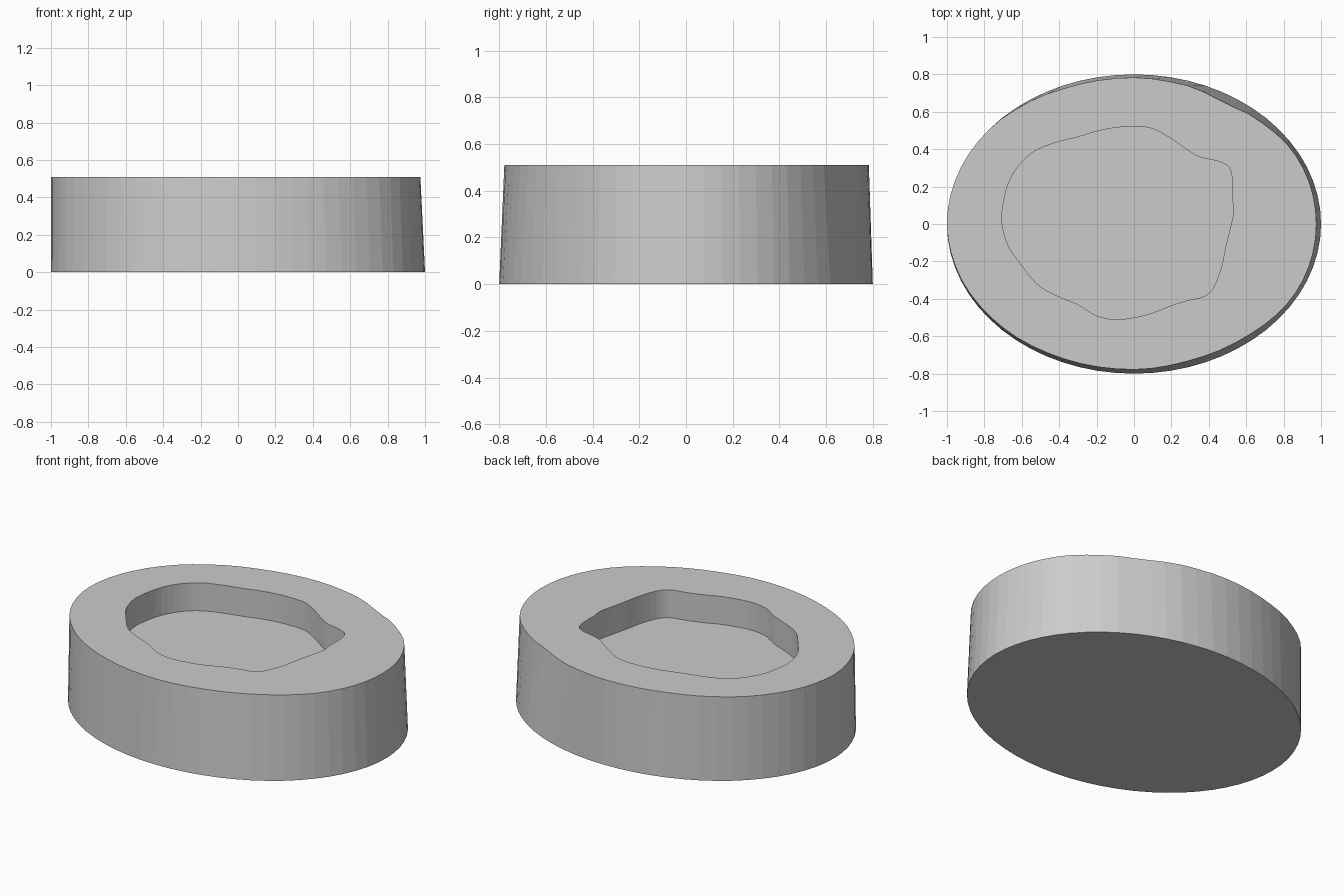
import bpy, bmesh, math
from mathutils import Vector

if "Cube" in bpy.data.objects:
    bpy.data.objects.remove(bpy.data.objects["Cube"])

SEGS, HEIGHT, FLOOR = 64, 0.51, 0.34

# inward lean of the top rim, as (angle in degrees, inset)
LEAN = [(0, .025), (30, .02), (48, .035), (58, .048), (75, .025), (90, .017),
        (110, .017), (125, .008), (140, 0), (180, 0), (200, .005), (220, .012),
        (250, .02), (270, .022), (290, .033), (305, .033), (330, .02), (360, .025)]

# outline of the recess
HOLE = [(0, .52), (.1, .51), (.2, .455), (.28, .40), (.35, .358), (.45, .335),
        (.51, .30), (.527, .22), (.525, .14), (.533, .07), (.515, -.02),
        (.49, -.12), (.47, -.22), (.43, -.33), (.38, -.385), (.3, -.405),
        (.2, -.435), (.1, -.475), (0, -.50), (-.1, -.51), (-.2, -.49),
        (-.3, -.43), (-.42, -.38), (-.52, -.32), (-.6, -.22), (-.67, -.12),
        (-.705, 0), (-.70, .1), (-.67, .22), (-.61, .32), (-.53, .39),
        (-.42, .435), (-.3, .465), (-.2, .495), (-.1, .515)]


def lean(deg):
    for (a, u), (b, v) in zip(LEAN, LEAN[1:]):
        if a <= deg <= b:
            f = (deg - a) / (b - a)
            f = f * f * (3 - 2 * f)
            return u + (v - u) * f


def smooth_loop(pts, steps):
    """Closed Catmull-Rom curve through the points."""
    p = [Vector(q) for q in pts]
    out = []
    for i in range(len(p)):
        a, b, c, d = (p[(i + k) % len(p)] for k in (-1, 0, 1, 2))
        for s in range(steps):
            t = s / steps
            out.append(0.5 * (2 * b + (c - a) * t + (2 * a - 5 * b + 4 * c - d) * t * t
                              + (3 * b - a - 3 * c + d) * t ** 3))
    return out


def ring(bm, pts, z):
    return [bm.verts.new((x, y, z)) for x, y in pts]


def wall(bm, lo, hi):
    n = len(lo)
    for i in range(n):
        j = (i + 1) % n
        bm.faces.new((lo[i], lo[j], hi[j], hi[i]))


base_pts, rim_pts = [], []
for i in range(SEGS):
    t = math.tau * i / SEGS
    r = lean(360 * i / SEGS)
    base_pts.append((math.cos(t), 0.8 * math.sin(t)))
    rim_pts.append(((1 - r) * math.cos(t), (0.8 - r) * math.sin(t)))
hole_pts = smooth_loop(HOLE, 3)

bm = bmesh.new()
# outer wall and underside
base, rim = ring(bm, base_pts, 0), ring(bm, rim_pts, HEIGHT)
wall(bm, base, rim)
bm.faces.new(base[::-1])
# recess wall and floor
floor, lip = ring(bm, hole_pts, FLOOR), ring(bm, hole_pts, HEIGHT)
wall(bm, floor, lip)
bm.faces.new(floor)
# flat top between rim and recess
edges = [e for e in bm.edges if e.is_boundary]
bmesh.ops.triangle_fill(bm, edges=edges, use_beauty=True, normal=(0, 0, 1))
bmesh.ops.recalc_face_normals(bm, faces=bm.faces[:])

mesh = bpy.data.meshes.new("recessed_oval_block")
bm.to_mesh(mesh)
bm.free()
block = bpy.data.objects.new("recessed_oval_block", mesh)
bpy.context.collection.objects.link(block)
